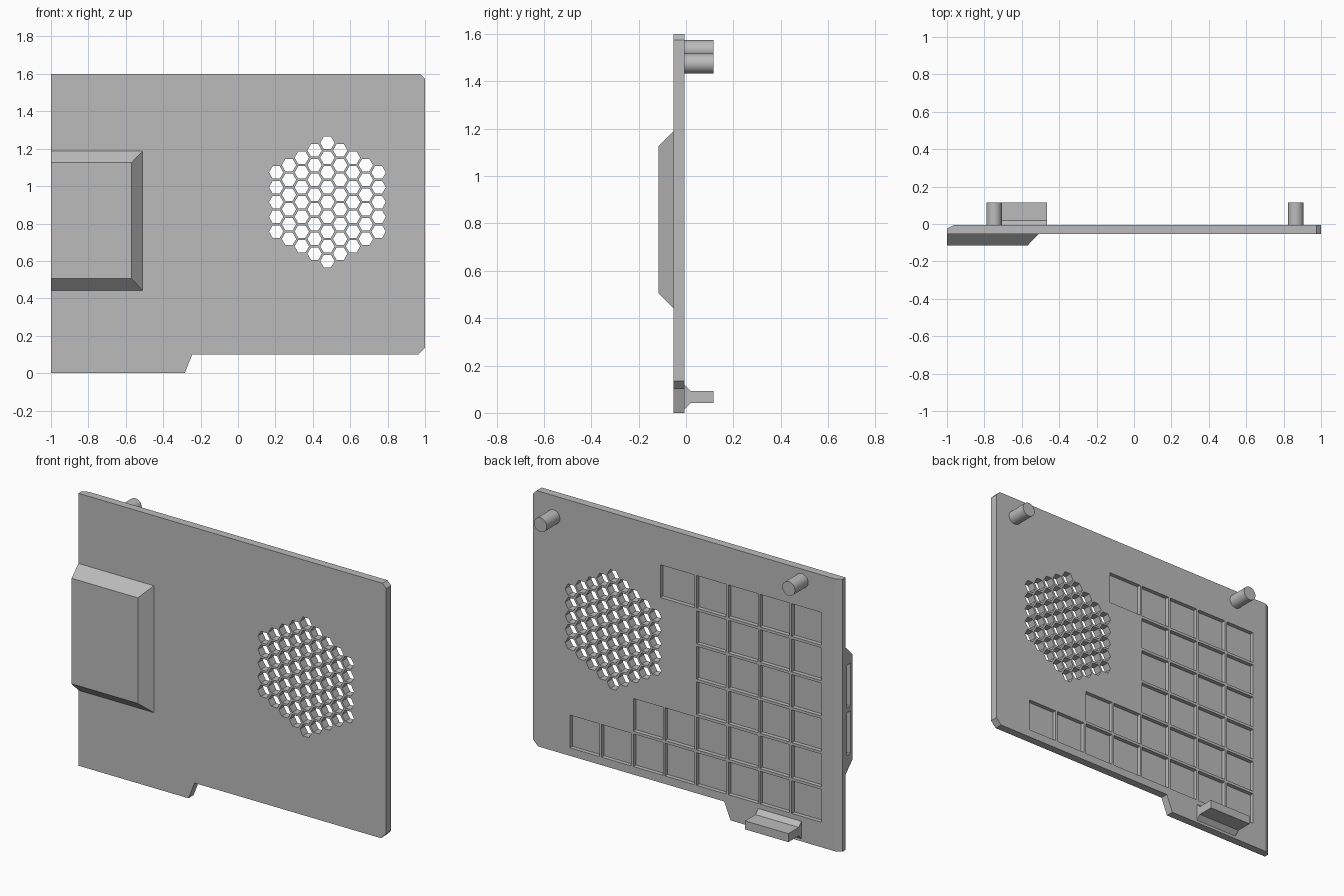
import bpy, bmesh, math

cube = bpy.data.objects.get("Cube")
if cube:
    bpy.data.objects.remove(cube, do_unlink=True)

grey = bpy.data.materials.new("plain grey")
grey.use_nodes = True
COLOUR = (0.5, 0.5, 0.5, 1)
grey.diffuse_color = COLOUR
grey.node_tree.nodes["Principled BSDF"].inputs["Base Color"].default_value = COLOUR

FRONT, BACK, REAR = -0.053, -0.006, 0.116   # plate front, plate back, tip of pegs
PLACE = {"x": lambda u, v, t: (t, u, v),
         "y": lambda u, v, t: (u, t, v),
         "z": lambda u, v, t: (u, v, t)}


def loft(bm, axis, low, t0, high, t1):
    """Closed solid between two matching outlines, set at t0 and t1 on an axis."""
    a = [bm.verts.new(PLACE[axis](u, v, t0)) for u, v in low]
    b = [bm.verts.new(PLACE[axis](u, v, t1)) for u, v in high]
    bm.faces.new(a)
    bm.faces.new(b[::-1])
    for i in range(len(a)):
        j = (i + 1) % len(a)
        bm.faces.new((a[j], a[i], b[i], b[j]))


def prism(bm, axis, outline, t0, t1):
    loft(bm, axis, outline, t0, outline, t1)


def rect(u0, u1, v0, v1):
    return [(u0, v0), (u1, v0), (u1, v1), (u0, v1)]


def ngon(u, v, r, n):
    return [(u + r * math.cos(math.tau * i / n), v + r * math.sin(math.tau * i / n))
            for i in range(n)]


def finish(name, bm):
    bmesh.ops.recalc_face_normals(bm, faces=bm.faces)
    mesh = bpy.data.meshes.new(name)
    bm.to_mesh(mesh)
    bm.free()
    mesh.materials.append(grey)
    obj = bpy.data.objects.new(name, mesh)
    bpy.context.collection.objects.link(obj)
    return obj


def cut(obj, bm):
    """Subtract the solids in bm from obj, then discard them."""
    cutter = finish("cutter", bm)
    cutter.hide_render = True
    mod = obj.modifiers.new("cut", "BOOLEAN")
    mod.operation, mod.solver, mod.object = "DIFFERENCE", "EXACT", cutter
    bpy.ops.object.select_all(action="DESELECT")
    bpy.context.view_layer.objects.active = obj
    obj.select_set(True)
    bpy.ops.object.modifier_apply(modifier=mod.name)
    bpy.data.objects.remove(cutter, do_unlink=True)


# Cover plate with a bottom tab and clipped corners
bm = bmesh.new()
prism(bm, "y", [(-1, 0), (-0.285, 0), (-0.245, 0.1), (0.965, 0.1), (1, 0.135),
                (1, 1.575), (0.975, 1.6), (-1, 1.6)], FRONT, BACK)
plate = finish("cover_plate", bm)

cuts = bmesh.new()

# Honeycomb of vent holes
STEP = 0.079
for q in range(-4, 5):
    count = 9 - abs(q)
    for k in range(count):
        x = 0.478 + q * STEP * math.sqrt(3) / 2
        z = 0.915 + (k - (count - 1) / 2) * STEP
        prism(cuts, "y", ngon(x, z, 0.0385, 6), -0.1, 0.05)

# Waffle pockets in the back, one count of cells per row from the bottom up
PITCH, RIB, EDGE, BASE = 0.206, 0.014, -0.875, 0.147
for row, cells in enumerate((8, 6, 4, 4, 4, 5)):
    z = BASE + row * (PITCH + 0.002)
    for col in range(cells):
        x = EDGE + col * PITCH
        wide = 0.03 if cells == 5 and col == 4 else 0
        prism(cuts, "y", rect(x, x + PITCH - RIB + wide, z, z + PITCH - RIB),
              BACK - 0.024, 0.05)

# Bevel on the back of one side edge
prism(cuts, "z", [(-0.945, 0.0043), (-1.02, -0.0343), (-1.02, 0.0043)], -0.1, 1.7)
cut(plate, cuts)

# Sloped housing on the front, open to the side through two slots
bm = bmesh.new()
loft(bm, "y", rect(-1, -0.51, 0.443, 1.188), FRONT,
     rect(-1, -0.57, 0.505, 1.125), -0.116)
housing = finish("front_housing", bm)
cuts = bmesh.new()
for z in (0.55, 0.83):
    prism(cuts, "x", rect(-0.097, -0.067, z, z + 0.25), -1.05, -0.92)
cut(housing, cuts)

# Locating pegs on the back
for name, x, z in (("left_peg", 0.865, 1.475), ("right_peg", -0.748, 1.532)):
    bm = bmesh.new()
    prism(bm, "y", ngon(x, z, 0.0415, 40), BACK, REAR)
    peg = finish(name, bm)
    bpy.ops.object.select_all(action="DESELECT")
    bpy.context.view_layer.objects.active = peg
    peg.select_set(True)
    bpy.ops.object.shade_smooth_by_angle(angle=math.radians(30))

# Bottom ledge with a flared root
bm = bmesh.new()
prism(bm, "x", [(BACK, 0.016), (0.02, 0.042), (REAR, 0.042), (REAR, 0.092),
                (0.02, 0.092), (BACK, 0.118)], -0.746, -0.465)
finish("bottom_ledge", bm)
